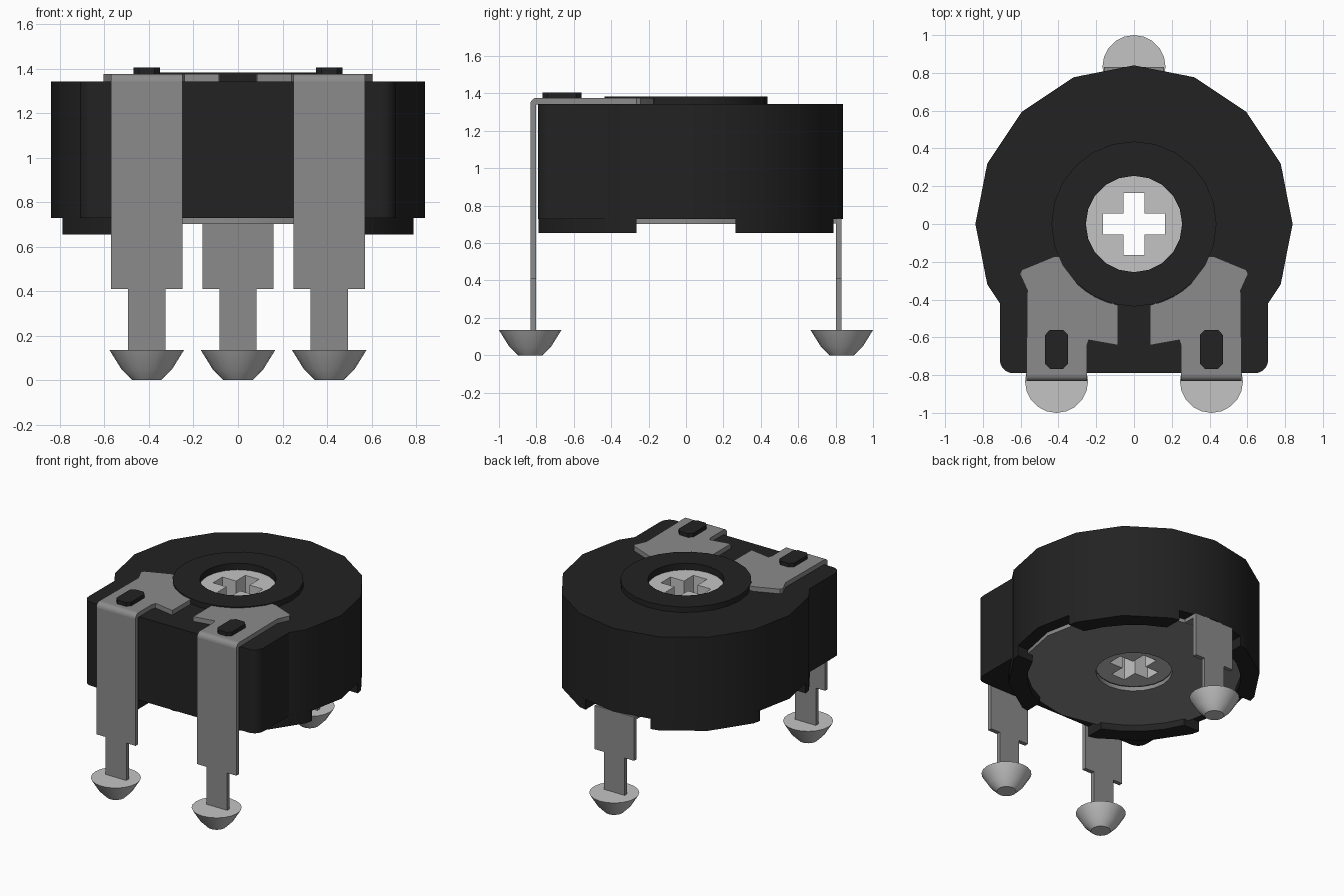
import bpy, bmesh, math
from mathutils import Vector

cube = bpy.data.objects.get("Cube")
if cube:
    bpy.data.objects.remove(cube, do_unlink=True)


def material(name, value):
    m = bpy.data.materials.new(name)
    m.use_nodes = True
    col = (value, value, value, 1)
    m.diffuse_color = col
    m.node_tree.nodes["Principled BSDF"].inputs["Base Color"].default_value = col
    return m


BLACK = material("black plastic", 0.016)
GREY = material("grey metal", 0.26)
LIGHT = material("light grey", 0.55)


def finish(name, bm, mat, mirror):
    bmesh.ops.recalc_face_normals(bm, faces=bm.faces)
    me = bpy.data.meshes.new(name)
    bm.to_mesh(me)
    bm.free()
    me.materials.append(mat)
    ob = bpy.data.objects.new(name, me)
    bpy.context.collection.objects.link(ob)
    bpy.ops.object.select_all(action='DESELECT')
    ob.select_set(True)
    bpy.context.view_layer.objects.active = ob
    bpy.ops.object.shade_smooth_by_angle(angle=math.radians(30))
    if mirror:
        mod = ob.modifiers.new("mirror", 'MIRROR')
        mod.use_axis = ('X' in mirror, 'Y' in mirror, False)
        mod.use_mirror_merge = False
    return ob


def prism(name, loops, lo, hi, mat, axis='Z', mirror=""):
    """Extrude an outline (first loop) with holes (other loops) along an axis."""
    place = {'Z': lambda a, b, t: (a, b, t),
             'Y': lambda a, b, t: (a, t, b),
             'X': lambda a, b, t: (t, a, b)}[axis]
    bm = bmesh.new()
    edges = []
    for loop in loops:
        vs = [bm.verts.new(place(a, b, lo)) for a, b in loop]
        edges += [bm.edges.new((vs[i - 1], vs[i])) for i in range(len(vs))]
    bmesh.ops.triangle_fill(bm, edges=edges, use_beauty=True)
    ext = bmesh.ops.extrude_face_region(bm, geom=bm.faces[:], use_keep_orig=True)
    move = Vector(place(0, 0, hi - lo))
    bmesh.ops.translate(bm, vec=move, verts=[g for g in ext["geom"]
                                             if isinstance(g, bmesh.types.BMVert)])
    return finish(name, bm, mat, mirror)


def arc(r, a0, a1, n, cx=0, cy=0):
    return [(cx + r * math.cos(math.radians(a0 + (a1 - a0) * i / n)),
             cy + r * math.sin(math.radians(a0 + (a1 - a0) * i / n))) for i in range(n + 1)]


def circle(r, n):
    return arc(r, 0, 360, n)[:-1]


def lathe(name, profile, x, y, mat, mirror="", n=20):
    bm = bmesh.new()
    rings = [[bm.verts.new((x + a, y + b, z)) for a, b in circle(r, n)] for r, z in profile]
    for lower, upper in zip(rings, rings[1:]):
        for i in range(n):
            bm.faces.new((lower[i - 1], lower[i], upper[i], upper[i - 1]))
    bm.faces.new(rings[0])
    bm.faces.new(rings[-1])
    return finish(name, bm, mat, mirror)


# Housing: sixteen-sided drum with a square front block
R = 0.84
outline = (arc(R, -22.5, 202.5, 10) + [(-0.71, -0.42)]
           + arc(0.07, 180, 270, 5, -0.64, -0.72)
           + arc(0.07, 270, 360, 5, 0.64, -0.72) + [(0.71, -0.42)])
prism("housing", [outline, circle(0.255, 20)], 0.73, 1.343, BLACK)
prism("top_collar", [circle(0.437, 24), circle(0.255, 20)], 1.343, 1.383, BLACK)

# Four rim feet under the drum
foot = ([(0.788, 0.265)] + arc(R, 22.5, 67.5, 2) + [(0.265, 0.788)]
        + arc(0.71, 68, 22, 4))
prism("rim_feet", [foot], 0.655, 0.735, BLACK, mirror="XY")

# Rotor with a cross-shaped slot right through
L, W = 0.165, 0.055
quarter = [(L, -W), (L, W), (W, W)]
cross = []
for k in range(4):
    c, s = ((1, 0), (0, 1), (-1, 0), (0, -1))[k]
    cross += [(a * c - b * s, a * s + b * c) for a, b in quarter]
prism("rotor", [circle(0.257, 20), cross], 0.737, 1.335, LIGHT)

# Bottom plate with the rear terminal
prism("bottom_plate", [circle(0.75, 16), circle(0.255, 20)], 0.703, 0.732, GREY)
prism("rear_tab", [[(-0.16, 0.68), (0.16, 0.68), (0.16, 0.83), (-0.16, 0.83)]],
      0.704, 0.731, GREY)


def leg(cx, top):
    w, n = 0.16, 0.084
    return [(cx - w, top), (cx - w, 0.41), (cx - n, 0.41), (cx - n, 0.1),
            (cx + n, 0.1), (cx + n, 0.41), (cx + w, 0.41), (cx + w, top)]


prism("rear_leg", [leg(0, 0.73)], 0.803, 0.832, GREY, axis='Y')

# Front terminals: leg, bend and contact plate lying on the housing
prism("front_legs", [leg(0.41, 1.342)], -0.832, -0.802, GREY, axis='Y', mirror="X")
bend = [(-0.797, 1.342)] + arc(0.035, 90, 180, 5, -0.797, 1.342)
prism("front_bends", [bend], 0.25, 0.57, GREY, axis='X', mirror="X")
contact = ([(0.25, -0.797), (0.25, -0.645), (0.24, -0.614), (0.085, -0.642)]
           + arc(0.438, -79, -45, 4)
           + [(0.375, -0.185), (0.395, -0.172), (0.425, -0.173), (0.595, -0.243),
              (0.604, -0.265), (0.565, -0.35), (0.57, -0.797)])
prism("contact_plates", [contact], 1.342, 1.377, GREY, mirror="X")

# Rivet studs holding the contact plates
stud = [(0.35, -0.74), (0.375, -0.767), (0.445, -0.767), (0.47, -0.74),
        (0.47, -0.587), (0.445, -0.56), (0.375, -0.56), (0.35, -0.587)]
prism("rivet_studs", [stud], 1.34, 1.405, BLACK, mirror="X")

# Solder beads on the leg tips
bead = [(0.065, 0), (0.113, 0.048), (0.167, 0.135)]
lathe("front_solder", bead, 0.41, -0.833, LIGHT, mirror="X")
lathe("rear_solder", bead, 0, 0.833, LIGHT)
